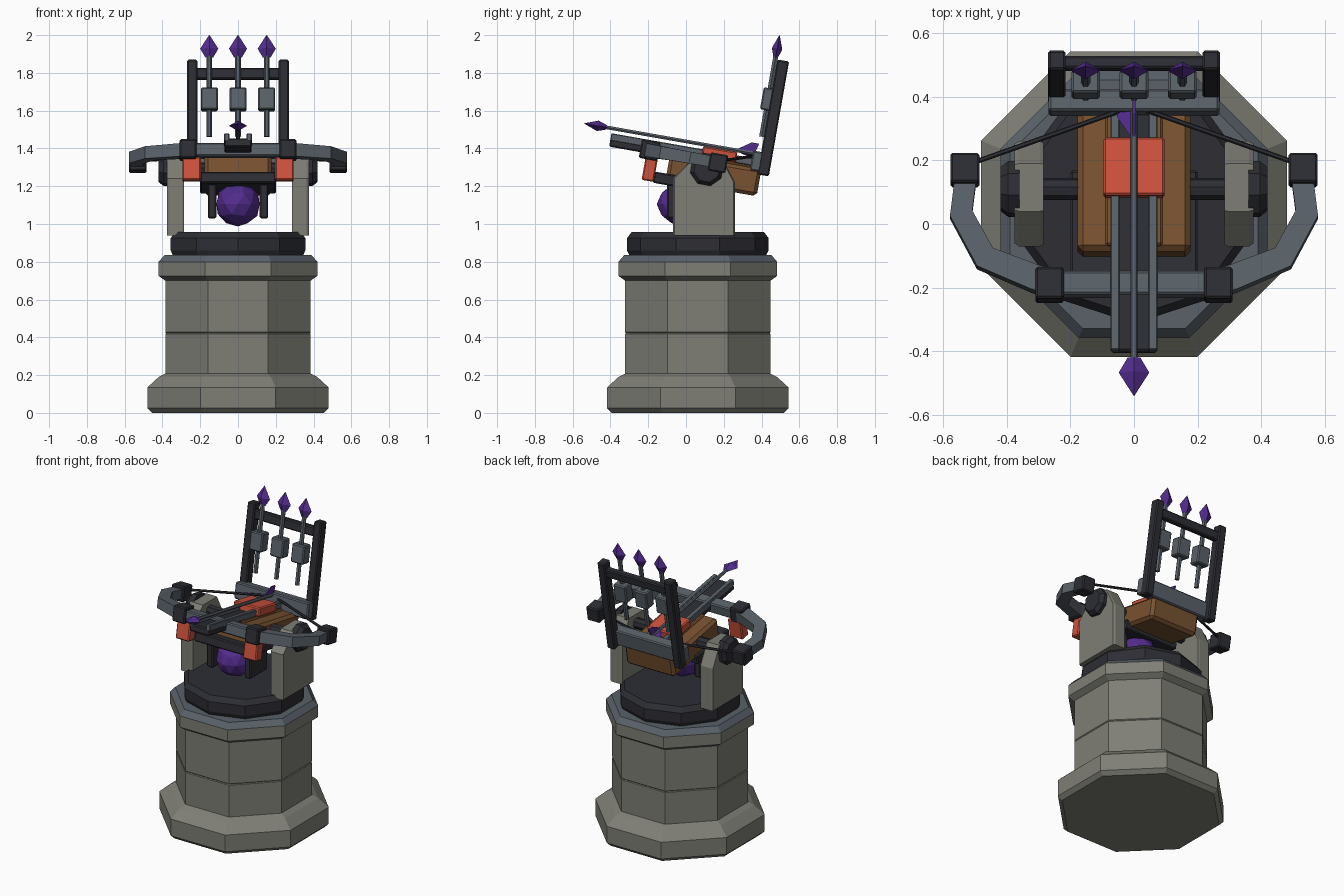
import bpy, bmesh
from math import sin, cos, pi, radians
from mathutils import Matrix, Vector

if "Cube" in bpy.data.objects:
    bpy.data.objects.remove(bpy.data.objects["Cube"])

def material(name, rgb):
    m = bpy.data.materials.new(name)
    m.diffuse_color = (*rgb, 1)
    m.use_nodes = True
    m.node_tree.nodes["Principled BSDF"].inputs["Base Color"].default_value = m.diffuse_color
    return m

STONE = material("stone", (0.21, 0.21, 0.18))
DARK = material("dark_iron", (0.026, 0.027, 0.034))
SLATE = material("slate_iron", (0.10, 0.12, 0.14))
WOOD = material("wood", (0.19, 0.085, 0.03))
RED = material("red", (0.62, 0.085, 0.045))
PURPLE = material("purple", (0.085, 0.025, 0.27))

# tilted frame of the weapon: pivots on the trunnion, nose up 10 degrees
TILT = Matrix.Translation((0, 0.11, 1.29)) @ Matrix.Rotation(radians(-10), 4, 'X')
FLAT = Matrix.Identity(4)

def finish(name, bm, mat, frame=FLAT, bevel=0.0):
    bmesh.ops.recalc_face_normals(bm, faces=bm.faces)
    if bevel:
        bmesh.ops.bevel(bm, geom=bm.edges[:], offset=bevel, segments=1, affect='EDGES')
    bm.transform(frame)
    me = bpy.data.meshes.new(name)
    bm.to_mesh(me)
    bm.free()
    me.materials.append(mat)
    ob = bpy.data.objects.new(name, me)
    bpy.context.collection.objects.link(ob)
    return ob

def box(name, mat, x, y, z, frame=TILT, bevel=0.007):
    bm = bmesh.new()
    bmesh.ops.create_cube(bm, size=1)
    for v in bm.verts:
        v.co = [(a + b) / 2 + c * (b - a) for c, (a, b) in zip(v.co, (x, y, z))]
    return finish(name, bm, mat, frame, bevel)

def loft(name, rings, mat, frame=FLAT):
    bm = bmesh.new()
    vs = [[bm.verts.new(p) for p in r] for r in rings]
    n = len(vs[0])
    for a, b in zip(vs, vs[1:]):
        for i in range(n):
            bm.faces.new((a[i], a[(i + 1) % n], b[(i + 1) % n], b[i]))
    bm.faces.new(vs[0])
    bm.faces.new(vs[-1])
    return finish(name, bm, mat, frame)

def turned(name, profile, n, mat, frame=FLAT, start=0.0, sx=1.0, sy=1.0):
    """Lathe a (radius, z) profile with n flat sides."""
    rings = [[(r * sx * cos(start + 2 * pi * i / n), r * sy * sin(start + 2 * pi * i / n), z)
              for i in range(n)] for r, z in profile]
    return loft(name, rings, mat, frame)

def rod(name, a, b, r, mat, n=6, frame=TILT):
    a, b = Vector(a), Vector(b)
    d = b - a
    m = Matrix.Translation(a) @ d.to_track_quat('Z', 'Y').to_matrix().to_4x4()
    return turned(name, [(r, 0), (r, d.length)], n, mat, frame @ m)

# octagonal stone pedestal
CENTRE = Matrix.Translation((0, 0.0625, 0))
def octagon(name, profile, mat):
    turned(name, [(r / cos(pi / 8), z) for r, z in profile], 8, mat, CENTRE, pi / 8)
octagon("pedestal_foot", [(.455, 0), (.48, .025), (.48, .135), (.42, .19), (.38, .21)], STONE)
octagon("pedestal_lower", [(.385, .19), (.385, .417), (.381, .422)], STONE)
octagon("pedestal_upper", [(.381, .422), (.385, .427), (.385, .72)], STONE)
octagon("pedestal_cap", [(.385, .70), (.42, .725), (.42, .80)], STONE)
octagon("pedestal_cap_trim", [(.42, .80), (.39, .835)], SLATE)
turned("turntable", [(.36, .83), (.375, .86), (.375, .925), (.35, .958)], 10, DARK, CENTRE, pi / 2)

# stone yoke cheeks with pivot bosses
CHEEK = [(-.07, .94), (.26, .94), (.26, 1.22), (.19, 1.35), (.04, 1.35), (-.07, 1.24)]
for s, side in ((-1, "left"), (1, "right")):
    loft(f"yoke_{side}", [[(s * x, .11 + (y - .11) * k, z) for y, z in CHEEK]
                          for x, k in ((.285, .97), (.295, 1), (.362, 1), (.375, .95))], STONE)
    pivot = TILT @ Matrix.Rotation(s * pi / 2, 4, 'Y')
    turned(f"pivot_boss_{side}", [(.09, .36), (.09, .395), (.07, .42)], 8, DARK, pivot, pi / 8)
rod("pivot_axle", (-.3, 0, 0), (.3, 0, 0), .035, DARK, 8)

# wooden body, under plate and firing rail
box("wood_body", WOOD, (-.178, .178), (-.205, .285), (-.095, .05), bevel=.018)
box("wood_top_plank", WOOD, (-.09, .09), (-.19, .27), (.03, .06))
box("under_plate", DARK, (-.2, .2), (-.27, .07), (-.12, -.06))
box("rail_bed", DARK, (-.072, .072), (-.53, .23), (.028, .072))
for s, side in ((-1, "left"), (1, "right")):
    box(f"rail_{side}", SLATE, sorted((s * .045, s * .074)), (-.53, .24), (.06, .1), bevel=.004)
box("red_saddle", RED, (-.096, .096), (-.04, .145), (.06, .117))

# gem and its bracket
bm = bmesh.new()
bmesh.ops.create_icosphere(bm, subdivisions=2, radius=1)
bmesh.ops.transform(bm, matrix=Matrix.Translation((0, .0, 1.105)) @ Matrix.Diagonal((.12, .155, .118, 1)),
                    verts=bm.verts)
finish("gem", bm, PURPLE)
for s, side in ((-1, "left"), (1, "right")):
    box(f"gem_bracket_{side}", DARK, sorted((s * .115, s * .16)), (-.1, .08), (1.03, 1.24), FLAT)

# bow: centre bar, swept limbs, clamps, tips and string
box("bow_centre", SLATE, (-.27, .27), (-.35, -.275), (.01, .08))
LIMB = [(.25, -.313), (.31, -.295), (.468, -.23), (.543, -.09), (.528, .03)]
for s, side in ((-1, "left"), (1, "right")):
    rings = []
    for i, (x, y) in enumerate(LIMB):
        a, b = LIMB[max(i - 1, 0)], LIMB[min(i + 1, 4)]
        t = Vector((b[0] - a[0], b[1] - a[1])).normalized()
        w, h = .042 - .002 * i, .037 - .002 * i
        rings.append([(s * (x + t.y * p * w), y - t.x * p * w, .045 + q * h)
                      for p, q in ((-1, -1), (1, -1), (1, 1), (-1, 1))])
    loft(f"bow_limb_{side}", rings, SLATE, TILT)
    box(f"bow_clamp_{side}", DARK, sorted((s * .22, s * .31)), (-.365, -.265), (-.003, .098))
    box(f"red_block_{side}", RED, sorted((s * .197, s * .295)), (-.33, -.265), (-.115, .01))
    box(f"bow_tip_{side}", DARK, sorted((s * .485, s * .577)), (.005, .1), (-.005, .092))
    rod(f"bowstring_{side}", (s * .5, .075, .06), (0, .245, .115), .008, DARK)

# bolts: shaft with a flattened four-sided head
def bolt(name, base, direction, length, r):
    d = Vector(direction)
    m = TILT @ Matrix.Translation(base) @ d.to_track_quat('Z', 'Y').to_matrix().to_4x4()
    turned(name + "_shaft", [(r, 0), (r, length + .01)], 6, SLATE, m)
    turned(name + "_head", [(.02, length), (.048, length + .048), (.001, length + .122)],
           4, PURPLE, m, sx=1.0, sy=.58)

bolt("loaded_bolt", (0, .25, .126), (0, -1, 0), .81, .011)
for ang in (90, 200):
    dx, dz = cos(radians(ang)), sin(radians(ang))
    px, pz = -dz * .004, dx * .004
    rings = [[(dx * k + s * px, y, .126 + dz * k + s * pz)
              for k, y in ((0, .13), (.055, .21), (.055, .25), (0, .235))] for s in (-1, 1)]
    loft("bolt_vane", rings, PURPLE, TILT)

# spare bolt rack
for s, side in ((-1, "left"), (1, "right")):
    box(f"rack_post_{side}", DARK, sorted((s * .215, s * .27)), (.268, .33), (.02, .637))
box("rack_top_bar", DARK, (-.23, .23), (.28, .32), (.535, .595))
box("rack_bottom_board", SLATE, (-.268, .268), (.225, .295), (.035, .14))
for i, x in enumerate((-.152, 0, .152)):
    bolt(f"spare_bolt_{i + 1}", (x, .256, .22), (0, 0, 1), .425, .015)
    box(f"bolt_holder_{i + 1}", SLATE, (x - .045, x + .045), (.222, .295), (.362, .48))
